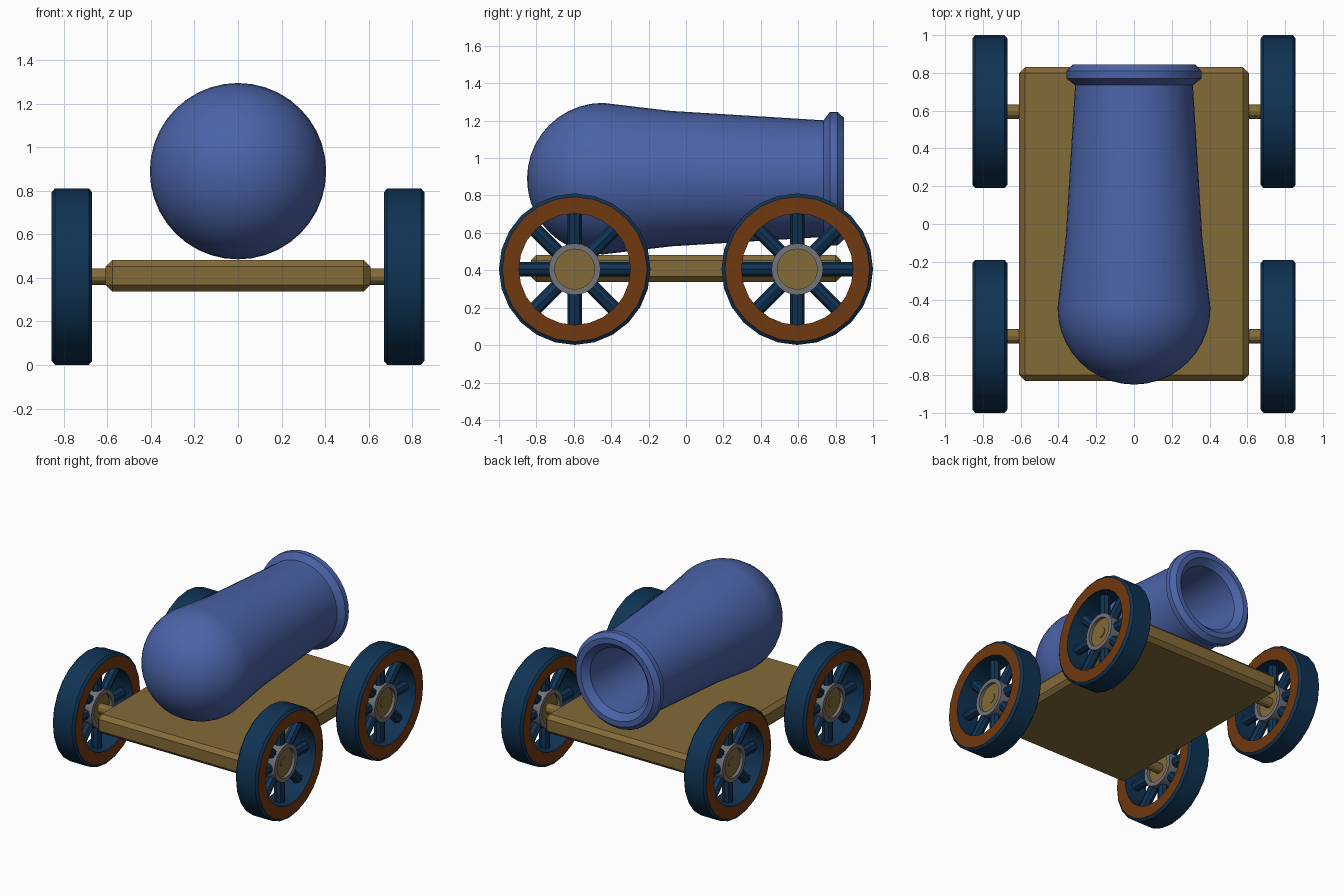
import bpy, bmesh, math
from mathutils import Matrix, Vector

if "Cube" in bpy.data.objects:
    bpy.data.objects.remove(bpy.data.objects["Cube"])


def mat(name, rgb):
    m = bpy.data.materials.new(name)
    m.diffuse_color = (*rgb, 1)
    m.use_nodes = True
    m.node_tree.nodes["Principled BSDF"].inputs["Base Color"].default_value = m.diffuse_color
    return m


BARREL = mat("barrel_blue", (0.07, 0.125, 0.39))
TYRE = mat("dark_blue", (0.005, 0.034, 0.09))
RIM = mat("rim_brown", (0.16, 0.04, 0.005))
WOOD = mat("deck_wood", (0.23, 0.145, 0.04))
METAL = mat("hub_grey", (0.17, 0.17, 0.19))


def finish(bm, name, mats, loc=(0, 0, 0), angle=35):
    bmesh.ops.remove_doubles(bm, verts=bm.verts, dist=1e-5)
    bmesh.ops.recalc_face_normals(bm, faces=bm.faces)
    me = bpy.data.meshes.new(name)
    bm.to_mesh(me)
    bm.free()
    for m in mats:
        me.materials.append(m)
    ob = bpy.data.objects.new(name, me)
    bpy.context.collection.objects.link(ob)
    ob.location = loc
    bpy.ops.object.select_all(action='DESELECT')
    ob.select_set(True)
    bpy.context.view_layer.objects.active = ob
    bpy.ops.object.shade_smooth_by_angle(angle=math.radians(angle))
    return ob


def lathe(profile, axis, n, closed=False):
    """Spin (axial, radius) points around the x or y axis."""
    bm = bmesh.new()
    rings = []
    for k in range(n):
        a = 2 * math.pi * k / n
        c, s = math.cos(a), math.sin(a)
        rings.append([bm.verts.new((t, r * c, r * s) if axis == 'x' else (r * c, t, r * s))
                      for t, r in profile])
    m = len(profile)
    for k in range(n):
        p, q = rings[k], rings[(k + 1) % n]
        for i in range(m if closed else m - 1):
            j = (i + 1) % m
            bm.faces.new((p[i], p[j], q[j], q[i]))
    return bm


# Barrel: round breech, tapered tube, muzzle ring and bore
R, CY = 0.405, -0.445
profile = [(CY - R * math.cos(a), R * math.sin(a))
           for a in (math.pi / 2 * i / 10 for i in range(11))]
profile += [(-0.08, 0.362), (0.735, 0.312), (0.77, 0.357), (0.81, 0.357), (0.845, 0.325),
            (0.845, 0.285), (0.80, 0.24), (-0.1, 0.24), (-0.1, 0)]
finish(lathe(profile, 'y', 40), "barrel", [BARREL], (0, 0, 0.89), 30)

# Deck: box with chamfered edges
bm = bmesh.new()
bmesh.ops.create_cube(bm, size=1, matrix=Matrix.Diagonal((1.215, 1.66, 0.146, 1)))
bmesh.ops.bevel(bm, geom=bm.edges[:], offset=0.03, segments=1, affect='EDGES')
finish(bm, "deck", [WOOD], (0, 0, 0.41), 20)

WX, WY, WZ = 0.763, 0.595, 0.406

# Axles with end discs inside the hubs
for label, y in (("front", -WY), ("rear", WY)):
    finish(lathe([(-0.80, 0), (-0.80, 0.038), (0.80, 0.038), (0.80, 0)], 'x', 12),
           label + "_axle", [WOOD], (0, y, WZ), 25)


def build_wheel(label, x, y):
    loc = (x, y, WZ)
    # Rim with brown side faces
    bm = lathe([(-0.093, 0.298), (0.093, 0.298), (0.093, 0.387), (0.078, 0.405),
                (-0.078, 0.405), (-0.093, 0.387)], 'x', 24, closed=True)
    for f in bm.faces:
        if all(abs(abs(v.co.x) - 0.093) < 1e-4 for v in f.verts) and \
                abs(sum(math.copysign(1, v.co.x) for v in f.verts)) == 4:
            f.material_index = 1
    finish(bm, label + "_wheel_rim", [TYRE, RIM], loc)
    # Hub ring and the wooden disc inside it
    finish(lathe([(-0.055, 0.107), (0.055, 0.107), (0.055, 0.138), (-0.055, 0.138)],
                 'x', 24, closed=True), label + "_hub", [METAL], loc)
    finish(lathe([(-0.032, 0), (-0.032, 0.11), (0.032, 0.11), (0.032, 0)], 'x', 24),
           label + "_hub_disc", [WOOD], loc)
    # Eight spokes
    bm = bmesh.new()
    for k in range(8):
        turn = Matrix.Rotation(k * math.pi / 4, 4, 'X')
        bmesh.ops.create_cone(bm, cap_ends=True, segments=8, radius1=0.038, radius2=0.038,
                              depth=0.19, matrix=turn @ Matrix.Translation(Vector((0, 0, 0.215))))
    finish(bm, label + "_spokes", [TYRE], loc)


for side, x in (("left", -WX), ("right", WX)):
    for end, y in (("front", -WY), ("rear", WY)):
        build_wheel(end + "_" + side, x, y)
